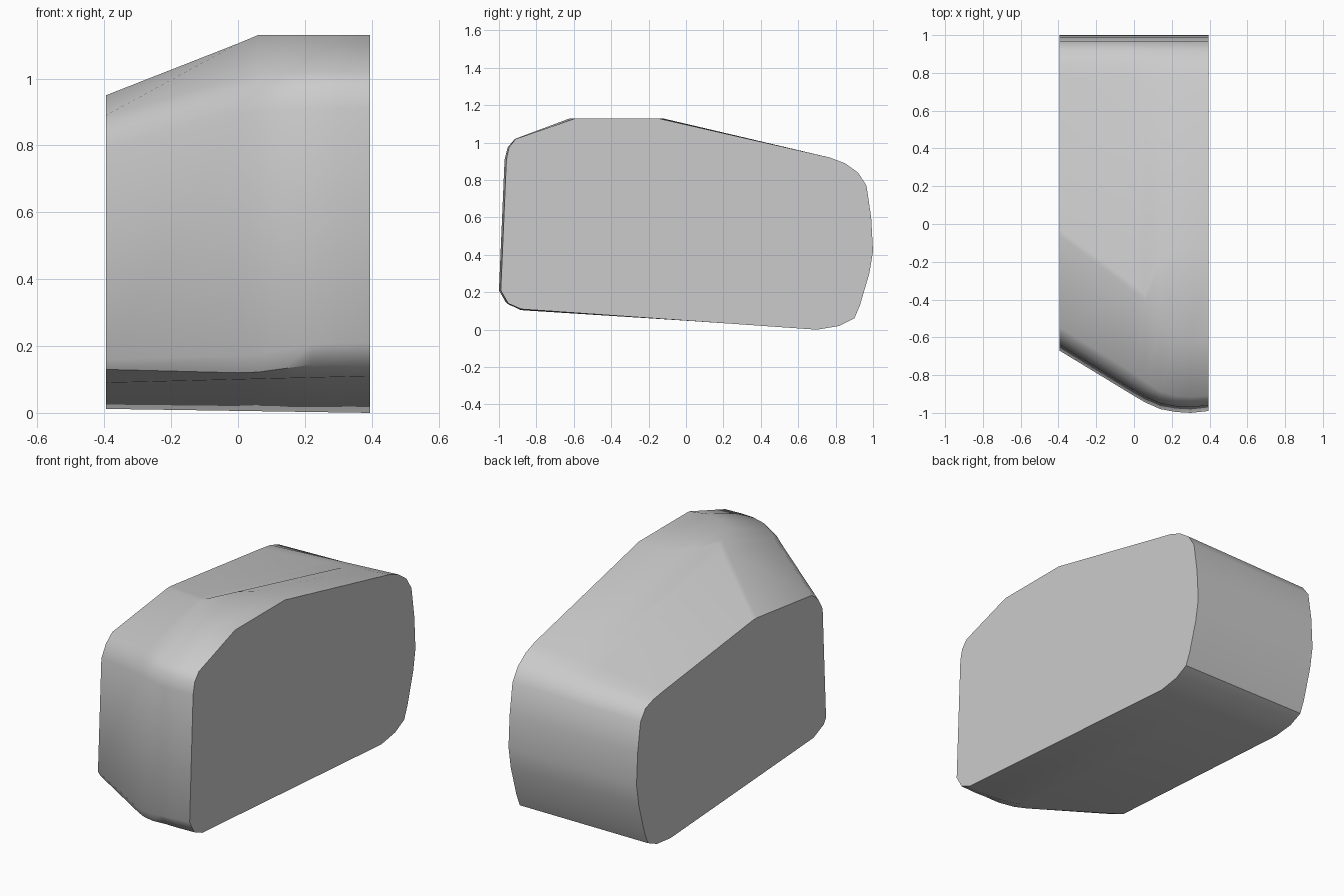
import bpy, bmesh, math

cube = bpy.data.objects.get("Cube")
if cube:
    bpy.data.objects.remove(cube, do_unlink=True)

HALF = 0.395

# Stations across the width:
# x, nose y, shoulder y, shoulder z, crest front y, crest rear y, crest z, chin z
STATIONS = [
    (-HALF, -0.67, -0.545, 0.89, -0.06, -0.03, 0.95, 0.16),
    (0.00, -0.91, -0.79, 1.00, -0.36, -0.32, 1.105, 0.17),
    (0.06, -0.945, -0.835, 1.015, -0.41, -0.37, 1.13, 0.175),
    (0.14, -0.98, -0.885, 1.02, -0.54, -0.21, 1.13, 0.19),
    (0.22, -0.995, -0.91, 1.02, -0.60, -0.14, 1.13, 0.205),
    (0.30, -1.0, -0.915, 1.02, -0.62, -0.125, 1.13, 0.21),
    (HALF, -0.99, -0.91, 1.02, -0.59, -0.15, 1.13, 0.21),
]

# Rear outline, top to bottom: y, z on the right end, z on the left end
REAR = [(0.77, 0.855, 0.92), (0.85, 0.843, 0.89), (0.92, 0.82, 0.84),
        (0.965, 0.76, 0.77), (0.99, 0.6, 0.6), (1.0, 0.42, 0.42),
        (0.98, 0.3, 0.3), (0.93, 0.13, 0.13), (0.9, 0.06, 0.06),
        (0.82, 0.025, 0.02), (0.7, 0.012, 0.0)]


def section(x, nose, shoulder, sz, crest_f, crest_r, cz, chin):
    """Closed outline of the block at one station."""
    t = (x + HALF) / (2 * HALF)
    depth = shoulder - nose
    pts = [(nose + 0.11, 0.09 + 0.02 * t),
           (nose + 0.02 + 0.02 * t, chin - 0.03 - 0.04 * t),
           (nose, chin),
           (nose + 0.03, sz - 0.11),
           (nose + 0.55 * depth, sz - 0.045),
           (shoulder, sz),
           (crest_f, cz), (crest_r, cz)]
    pts += [(y, a + (b - a) * t) for y, a, b in REAR]
    return [(x, y, z) for y, z in pts]


# Lofted skin with flat end caps
bm = bmesh.new()
rings = [[bm.verts.new(p) for p in section(*s)] for s in STATIONS]
for a, b in zip(rings, rings[1:]):
    for i in range(len(a)):
        j = (i + 1) % len(a)
        bm.faces.new((a[i], a[j], b[j], b[i]))
bm.faces.new(rings[0])
bm.faces.new(rings[-1])
bmesh.ops.recalc_face_normals(bm, faces=bm.faces)
mesh = bpy.data.meshes.new("rounded_block")
bm.to_mesh(mesh)
bm.free()

# Plain grey
grey = bpy.data.materials.new("light_grey")
grey.use_nodes = True
colour = (0.6, 0.6, 0.6, 1)
grey.diffuse_color = colour
grey.node_tree.nodes["Principled BSDF"].inputs["Base Color"].default_value = colour
mesh.materials.append(grey)

block = bpy.data.objects.new("rounded_block", mesh)
bpy.context.collection.objects.link(block)
bpy.context.view_layer.objects.active = block
block.select_set(True)
bpy.ops.object.shade_smooth_by_angle(angle=math.radians(35))
